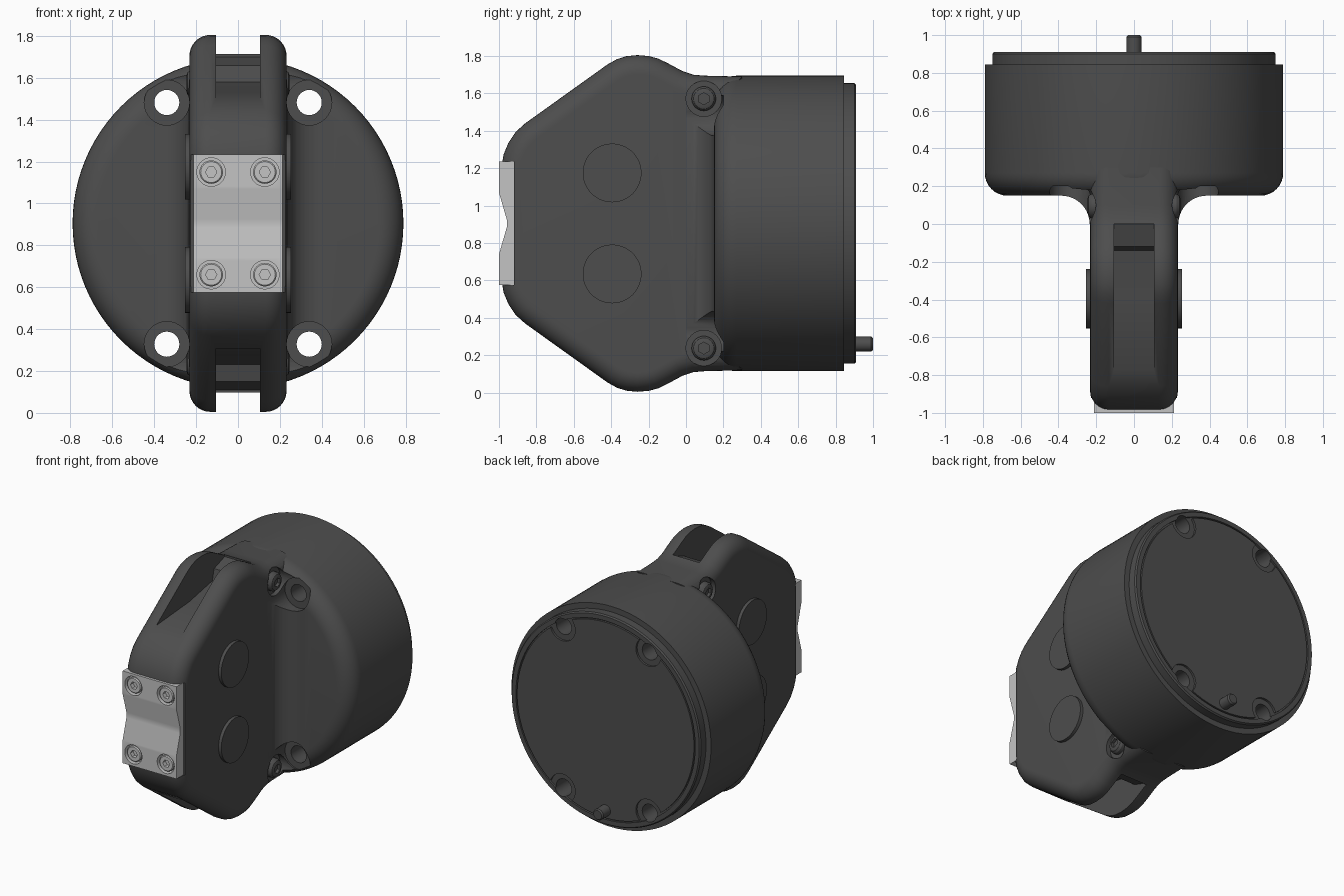
import bpy, bmesh
from math import sin, cos, pi, radians
from mathutils import Vector

if "Cube" in bpy.data.objects:
    bpy.data.objects.remove(bpy.data.objects["Cube"])

MID = 0.905  # height of the housing axis
X, Y, Z = Vector((1, 0, 0)), Vector((0, 1, 0)), Vector((0, 0, 1))


def material(name, value):
    m = bpy.data.materials.new(name)
    m.use_nodes = True
    col = (value, value, value, 1)
    m.diffuse_color = col
    m.node_tree.nodes["Principled BSDF"].inputs["Base Color"].default_value = col
    return m


DARK = material("dark grey", 0.075)
LIGHT = material("light grey", 0.55)


def finish(name, bm, mat):
    bmesh.ops.remove_doubles(bm, verts=bm.verts, dist=1e-5)
    bmesh.ops.recalc_face_normals(bm, faces=bm.faces)
    me = bpy.data.meshes.new(name)
    bm.to_mesh(me)
    bm.free()
    ob = bpy.data.objects.new(name, me)
    bpy.context.collection.objects.link(ob)
    me.materials.append(mat)
    return ob


def skin(bm, rings):
    """Join equal rings of points into a closed solid."""
    rows = [[bm.verts.new(p) for p in ring] for ring in rings]
    n = len(rows[0])
    for a, b in zip(rows, rows[1:]):
        for i in range(n):
            j = (i + 1) % n
            bm.faces.new((a[i], a[j], b[j], b[i]))
    bm.faces.new(rows[0])
    bm.faces.new(rows[-1])


def lathe(name, profile, centre, axis, mat=DARK, seg=32):
    """Turn (radius, height) points about an axis."""
    rot = Z.rotation_difference(axis).to_matrix()
    rings = [[Vector(centre) + rot @ Vector((r * cos(2 * pi * i / seg), r * sin(2 * pi * i / seg), h))
              for i in range(seg)] for r, h in profile]
    bm = bmesh.new()
    skin(bm, rings)
    return finish(name, bm, mat)


def rod(name, r, a, b, centre, axis, mat=DARK, seg=32):
    return lathe(name, [(r, a), (r, b)], centre, axis, mat, seg)


def inset(pts, d):
    """Offset a counter-clockwise outline inwards."""
    out = []
    for i, p in enumerate(pts):
        e1 = (p - pts[i - 1]).normalized()
        e2 = (pts[(i + 1) % len(pts)] - p).normalized()
        n1, n2 = Vector((-e1.y, e1.x)), Vector((-e2.y, e2.x))
        out.append(p + (n1 + n2) * d / (1 + n1.dot(n2)))
    return out


def slab(name, pts, w, place, mat=DARK, rnd=0.0, steps=8):
    """Extrude an outline to +-w, with rounded rims if wanted."""
    pts = [Vector(p) for p in pts]
    area = sum(pts[i - 1].cross(p) for i, p in enumerate(pts))
    if area < 0:
        pts.reverse()
    half = [(w, 0.0)]
    if rnd:
        half = [(w - rnd + rnd * sin(t), rnd * (1 - cos(t)))
                for t in (pi / 2 * k / steps for k in range(steps + 1))]
    layers = [(-h, d) for h, d in reversed(half)] + half
    bm = bmesh.new()
    skin(bm, [[place(p.x, p.y, h) for p in inset(pts, d)] for h, d in layers])
    return finish(name, bm, mat)


def side(a, b, h):
    return (h, a, b)


def boolean(ob, tools, op="DIFFERENCE"):
    bpy.context.view_layer.objects.active = ob
    for t in tools:
        t.hide_render = True
        m = ob.modifiers.new("cut", "BOOLEAN")
        m.operation, m.object, m.solver = op, t, "EXACT"
        bpy.ops.object.modifier_apply(modifier=m.name)


def flip(pts):
    return pts + [(a, 2 * MID - b) for a, b in reversed(pts)]


helpers = []


def cutter(ob):
    helpers.append(ob)
    return ob


# Round housing with a soft front rim and a stepped, recessed rear
R, B = 0.79, 0.12
rim = [(R - B + B * sin(t), 0.15 + B * (1 - cos(t))) for t in (pi / 2 * k / 8 for k in range(9))]
housing = lathe("housing", rim + [(R, 0.845), (0.75, 0.845), (0.75, 0.9), (0.742, 0.91),
                                  (0.71, 0.91), (0.71, 0.895)], (0, 0, MID), Y, seg=96)
cover = rod("rear_cover", 0.70, 0.88, 0.91, (0, 0, MID), Y, seg=96)

# Central fin with rounded edges
fin_half = [(0.3, 1.69), (0.1, 1.695), (0.04, 1.70), (-0.02, 1.72), (-0.1, 1.763), (-0.15, 1.787),
            (-0.2, 1.80), (-0.26, 1.805), (-0.32, 1.799), (-0.37, 1.783), (-0.42, 1.755),
            (-0.86, 1.44), (-0.91, 1.395), (-0.95, 1.335), (-0.975, 1.275), (-0.988, 1.2)]
fin = slab("fin", flip(fin_half), 0.232, side, rnd=0.1)

# Concave blend between fin and housing
arc = [(0.385 - 0.15 * cos(t), 0.15 * sin(t)) for t in (pi / 2 * k / 10 for k in range(11))]
blend_half = arc + [(0.385, 0.2)]
blend = slab("fin_blend", blend_half + [(-a, b) for a, b in reversed(blend_half)], 0.78,
             lambda a, b, h: (a, b, MID + h))
boolean(blend, [cutter(rod("blend_limit", 0.725, -0.2, 0.5, (0, 0, MID), Y, seg=96))], "INTERSECT")

# Slots in the top and bottom of the fin
slot = [(-1.1, 1.475), (-0.8, 1.50), (-0.4, 1.53), (-0.14, 1.58), (-0.12, 1.66), (0.0, 1.70),
        (0.0, 1.95), (-1.1, 1.95)]
for s in (slot, [(a, 2 * MID - b) for a, b in slot]):
    boolean(fin, [cutter(slab("slot_cutter", s, 0.105, side))])

# Seat for the front pad
pad_z = [0.575, 1.235]
seat = [(-1.2, pad_z[0]), (-0.92, pad_z[0]), (-0.92, pad_z[1]), (-1.2, pad_z[1])]
boolean(fin, [cutter(slab("seat_cutter", seat, 0.4, side))])

# Mounting holes, side screw pockets and side screws
for sx in (-1, 1):
    for sz in (-1, 1):
        c = (0.34 * sx, 0, MID + 0.577 * sz)
        bore = cutter(rod("bore_cutter", 0.06, -0.3, 1.2, c, Y))
        sink = cutter(rod("sink_cutter", 0.108, -0.2, 0.2, c, Y))
        p = (0, 0.095, MID + 0.667 * sz)
        pocket = cutter(rod("pocket_cutter", 0.095, 0.2, 0.42, p, X * sx))
        for ob in (housing, blend):
            boolean(ob, [bore, sink, pocket])
        boolean(fin, [pocket])
        notch = cutter(rod("notch_cutter", 0.1, 0.8, 1, c, Y))
        outer = cutter(rod("notch_cutter", 0.14, 0.8, 1, (0.4 * sx, 0, MID + 0.68 * sz), Y))
        boolean(cover, [notch, outer])
        screw = lathe("side_screw", [(0.065, 0.19), (0.065, 0.225), (0.055, 0.24), (0.04, 0.246)], p, X * sx)
        boolean(screw, [cutter(rod("socket_cutter", 0.032, 0.225, 0.3, p, X * sx, seg=6))])

# Round side caps
for sx in (-1, 1):
    for z in (0.635, 1.175):
        rod("side_cap", 0.157, 0.2, 0.254, (0, -0.395, z), X * sx, seg=48)

# Front pad with a shallow groove and four sunk screws
pad = slab("front_pad", flip([(-0.915, 1.235), (-1.0, 1.235), (-1.0, 1.07), (-0.958, 0.925)]),
           0.213, side, LIGHT)
for sx in (-1, 1):
    for sz in (-1, 1):
        c = (0.128 * sx, 0, MID + 0.245 * sz)
        boolean(pad, [cutter(rod("pad_cutter", 0.068, -1.1, -0.95, c, Y, LIGHT))])
        head = lathe("pad_screw", [(0.05, -0.995), (0.056, -0.989), (0.056, -0.94)], c, Y, LIGHT)
        boolean(head, [cutter(rod("hex_cutter", 0.027, -1.1, -0.965, c, Y, LIGHT, 6))])

# Rear locating pin
lathe("rear_pin", [(0.04, 0.88), (0.04, 0.99), (0.032, 1.0)], (0, 0, 0.26), Y)

# Remove helpers and shade
for h in helpers:
    bpy.data.objects.remove(h)
bpy.ops.object.select_all(action="DESELECT")
for ob in bpy.context.collection.objects:
    if ob.type == "MESH":
        ob.select_set(True)
        bpy.context.view_layer.objects.active = ob
bpy.ops.object.shade_smooth_by_angle(angle=radians(32))
